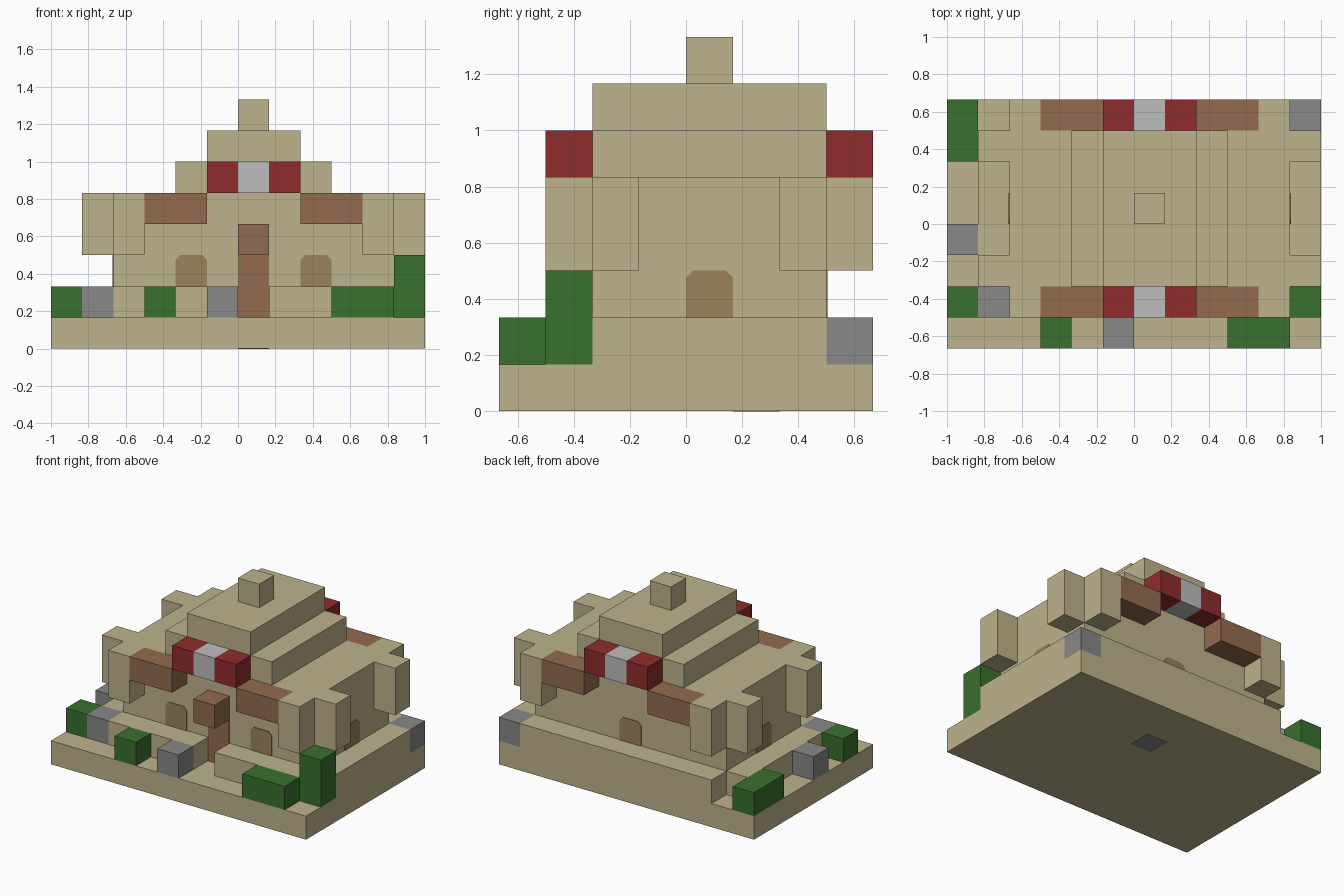
import bpy
import bmesh
from mathutils import Vector

cube = bpy.data.objects.get("Cube")
if cube:
    bpy.data.objects.remove(cube, do_unlink=True)

U = 1 / 6        # side of one building block
T = 0.03         # thickness of painted plates, in blocks


def material(name, hex_code):
    srgb = [int(hex_code[i:i + 2], 16) / 255 for i in (0, 2, 4)]
    col = [c / 12.92 if c <= 0.04045 else ((c + 0.055) / 1.055) ** 2.4 for c in srgb] + [1]
    m = bpy.data.materials.new(name)
    m.use_nodes = True
    m.diffuse_color = col
    m.node_tree.nodes["Principled BSDF"].inputs["Base Color"].default_value = col
    return m


sand = material("sandstone", "BEB38C")
green = material("leaf green", "3A702E")
grey = material("stone grey", "888888")
white = material("pale grey", "BDBDBD")
red = material("banner red", "8F2C2D")
brown = material("wood brown", "926B50")
tan = material("window tan", "9B825F")


def finish(name, bm, mat):
    bmesh.ops.recalc_face_normals(bm, faces=bm.faces)
    mesh = bpy.data.meshes.new(name)
    bm.to_mesh(mesh)
    bm.free()
    mesh.materials.append(mat)
    obj = bpy.data.objects.new(name, mesh)
    bpy.context.collection.objects.link(obj)
    return obj


def box(name, mat, xs, ys, zs):
    """Block spanning the given ranges, in block units."""
    bm = bmesh.new()
    bmesh.ops.create_cube(bm, size=1)
    for v in bm.verts:
        v.co = Vector([(r[0] + r[1]) / 2 + c * (r[1] - r[0])
                       for c, r in zip(v.co, (xs, ys, zs))]) * U
    return finish(name, bm, mat)


def window(name, origin, along, outward):
    """Thin one-block plate with clipped top corners."""
    outline = [(0, 0), (1, 0), (1, .85), (.85, 1), (.15, 1), (0, .85)]
    base, side, out = Vector(origin), Vector(along), Vector(outward)
    bm = bmesh.new()
    face = bm.faces.new([bm.verts.new((base + side * a + Vector((0, 0, h))) * U)
                         for a, h in outline])
    new = bmesh.ops.extrude_face_region(bm, geom=[face])["geom"]
    bmesh.ops.translate(bm, vec=out * T * U,
                        verts=[g for g in new if isinstance(g, bmesh.types.BMVert)])
    return finish(name, bm, tan)


# Ground slab and stepped temple body
box("ground_slab", sand, (-6, 6), (-4, 4), (0, 1))
box("main_hall", sand, (-4, 5), (-2, 3), (1, 5))
box("lower_roof_tier", sand, (-2, 3), (-2, 3), (5, 6))
box("upper_roof_tier", sand, (-1, 2), (-2, 3), (6, 7))
box("roof_finial", sand, (0, 1), (0, 1), (7, 8))

# Low terrace around the hall, open at the entrance
box("terrace_front_right", sand, (-4, 0), (-3, -2), (1, 2))
box("terrace_front_left", sand, (1, 5), (-3, -2), (1, 2))
box("terrace_right", sand, (-5, -4), (-2, 3), (1, 2))
box("terrace_left", sand, (5, 6), (-2, 3), (1, 2))
box("terrace_back", sand, (-4, 5), (3, 4), (1, 2))

# Front and back trim: buttresses, awnings and banner
for end, ys in (("front", (-3, -2)), ("back", (3, 4))):
    for side, x in (("right", -4), ("left", 4)):
        box(f"{end}_buttress_{side}", sand, (x, x + 1), ys, (3, 5))
    for side, x in (("right", -3), ("left", 2)):
        box(f"{end}_awning_{side}", brown, (x, x + 2), ys, (4, 5))
    for part, x, mat in (("right", -1, red), ("middle", 0, white), ("left", 1, red)):
        box(f"{end}_banner_{part}", mat, (x, x + 1), ys, (5, 6))

# Side buttresses
for side, xs in (("right", (-5, -4)), ("left", (5, 6))):
    for end, y in (("front", -2), ("back", 2)):
        box(f"{side}_buttress_{end}", sand, xs, (y, y + 1), (3, 5))

# Doorway with its hood
box("door", brown, (0, 1), (-2 - T, -2), (1, 3))
box("door_hood", brown, (0, 1), (-3, -2), (3, 4))

# Windows
window("front_window_right", (-2, -2, 2), (1, 0, 0), (0, -1, 0))
window("front_window_left", (2, -2, 2), (1, 0, 0), (0, -1, 0))
window("back_window", (0, 3, 2), (1, 0, 0), (0, 1, 0))
window("side_window_right", (-4, 0, 2), (0, 1, 0), (-1, 0, 0))
window("side_window_left", (5, 0, 2), (0, 1, 0), (1, 0, 0))

# Bushes
box("bush_right_corner", green, (-6, -5), (-3, -2), (1, 2))
box("bush_front", green, (-3, -2), (-4, -3), (1, 2))
box("hedge_front", green, (3, 5), (-4, -3), (1, 2))
box("tall_bush", green, (5, 6), (-3, -2), (1, 3))
box("hedge_back", green, (-6, -5), (2, 4), (1, 2))

# Rocks
for name, x, y in (("front", -1, -4), ("front_corner", -5, -3),
                   ("side", -6, -1), ("back_corner", 5, 3)):
    box(f"rock_{name}", grey, (x, x + 1), (y, y + 1), (1, 2))

# Stone patch under the slab
box("underside_patch", grey, (0, 1), (1, 2), (-T / 3, T))
